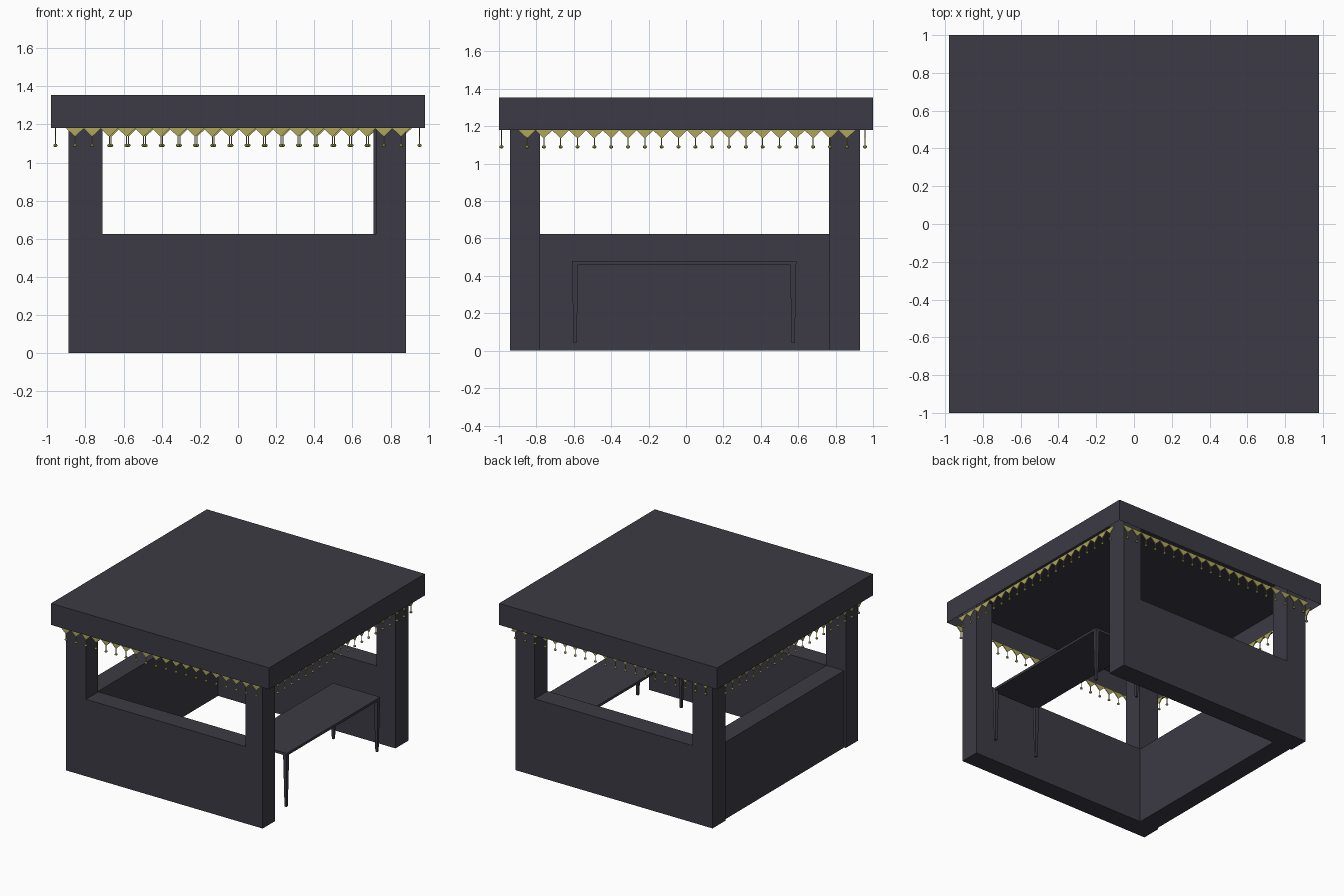
import bpy, bmesh, math
from mathutils import Matrix, Vector

if "Cube" in bpy.data.objects:
    bpy.data.objects.remove(bpy.data.objects["Cube"])


def material(name, rgb):
    m = bpy.data.materials.new(name)
    m.diffuse_color = (*rgb, 1)
    m.use_nodes = True
    m.node_tree.nodes["Principled BSDF"].inputs["Base Color"].default_value = m.diffuse_color
    return m


DARK = material("charcoal", (0.045, 0.043, 0.058))
GOLD = material("gold", (0.42, 0.38, 0.10))


def finish(name, bm, mat):
    bmesh.ops.recalc_face_normals(bm, faces=bm.faces)
    me = bpy.data.meshes.new(name)
    bm.to_mesh(me)
    bm.free()
    me.materials.append(mat)
    ob = bpy.data.objects.new(name, me)
    bpy.context.collection.objects.link(ob)
    return ob


def add_box(bm, lo, hi):
    lo, hi = Vector(lo), Vector(hi)
    mat = Matrix.Translation((lo + hi) / 2) @ Matrix.Diagonal((*(hi - lo), 1))
    return bmesh.ops.create_cube(bm, size=1, matrix=mat)["verts"]


def extrude_profile(bm, pts, vec):
    f = bm.faces.new([bm.verts.new(p) for p in pts])
    r = bmesh.ops.extrude_face_region(bm, geom=[f], use_keep_orig=True)
    bmesh.ops.translate(bm, vec=vec, verts=[v for v in r["geom"] if isinstance(v, bmesh.types.BMVert)])


CEIL, SILL = 1.335, 0.625

# Roof: shallow open-bottomed lid
bm = bmesh.new()
top = add_box(bm, (-0.98, -1, 1.18), (0.98, 1, 1.355))
under = [f for f in bm.faces if f.calc_center_median().z < 1.19]
bmesh.ops.inset_region(bm, faces=under, thickness=0.02)
bmesh.ops.translate(bm, vec=(0, 0, CEIL - 1.18), verts=under[0].verts)
finish("roof", bm, DARK)

# Front and back walls: U-shaped, low counter with two posts
for name, y0, y1, xi in (("front_wall", -0.94, -0.78, 0.725), ("back_wall", 0.765, 0.93, 0.71)):
    bm = bmesh.new()
    prof = [(-0.89, 0), (0.88, 0), (0.88, CEIL), (xi, CEIL), (xi, SILL),
            (-0.71, SILL), (-0.71, CEIL), (-0.89, CEIL)]
    extrude_profile(bm, [(x, y0, z) for x, z in prof], (0, y1 - y0, 0))
    finish(name, bm, DARK)

# Left low wall, slightly recessed
bm = bmesh.new()
add_box(bm, (-0.875, -0.78, 0), (-0.715, 0.765, SILL))
finish("left_wall", bm, DARK)

# Table on the open right side
X0, X1, Y0, Y1 = 0.44, 0.865, -0.61, 0.59
bm = bmesh.new()
add_box(bm, (X0, Y0, 0.46), (X1, Y1, 0.48))
finish("table_top", bm, DARK)
bm = bmesh.new()
for cx, sx in ((X0, 1), (X1, -1)):
    for cy, sy in ((Y0, 1), (Y1, -1)):
        c = Vector((cx + sx * 0.017, cy + sy * 0.017, 0.25))
        vs = add_box(bm, c - Vector((0.016, 0.016, 0.21)), c + Vector((0.016, 0.016, 0.21)))
        for v in vs:  # taper to the foot
            if v.co.z < 0.1:
                v.co.x = c.x + (v.co.x - c.x) * 0.55
                v.co.y = c.y + (v.co.y - c.y) * 0.55
finish("table_legs", bm, DARK)


# Bunting: pennants with a cord and bead under each
def bunting(name, centre, angle, count=20, pitch=0.09):
    bm = bmesh.new()
    for i in range(count):
        x = (i - (count - 1) / 2) * pitch
        h = pitch / 2
        extrude_profile(bm, [(x - h, -0.003, 1.185), (x + h, -0.003, 1.185), (x + h, -0.003, 1.178),
                             (x, -0.003, 1.135), (x - h, -0.003, 1.178)], (0, 0.006, 0))
        bmesh.ops.create_cone(bm, cap_ends=True, segments=6, radius1=0.003, radius2=0.003, depth=0.05,
                              matrix=Matrix.Translation((x, 0, 1.115)))
        bmesh.ops.create_uvsphere(bm, u_segments=8, v_segments=6, radius=0.011,
                                  matrix=Matrix.Translation((x, 0, 1.09)) @ Matrix.Diagonal((1, 1, 0.8, 1)))
    bm.transform(Matrix.Translation((*centre, 0)) @ Matrix.Rotation(angle, 4, 'Z'))
    finish(name, bm, GOLD)


bunting("front_bunting", (0.0, -0.987), 0)
bunting("back_bunting", (0.01, 0.957), 0)
bunting("left_bunting", (-0.958, 0.005), math.pi / 2)
bunting("right_bunting", (0.952, 0.005), math.pi / 2)
